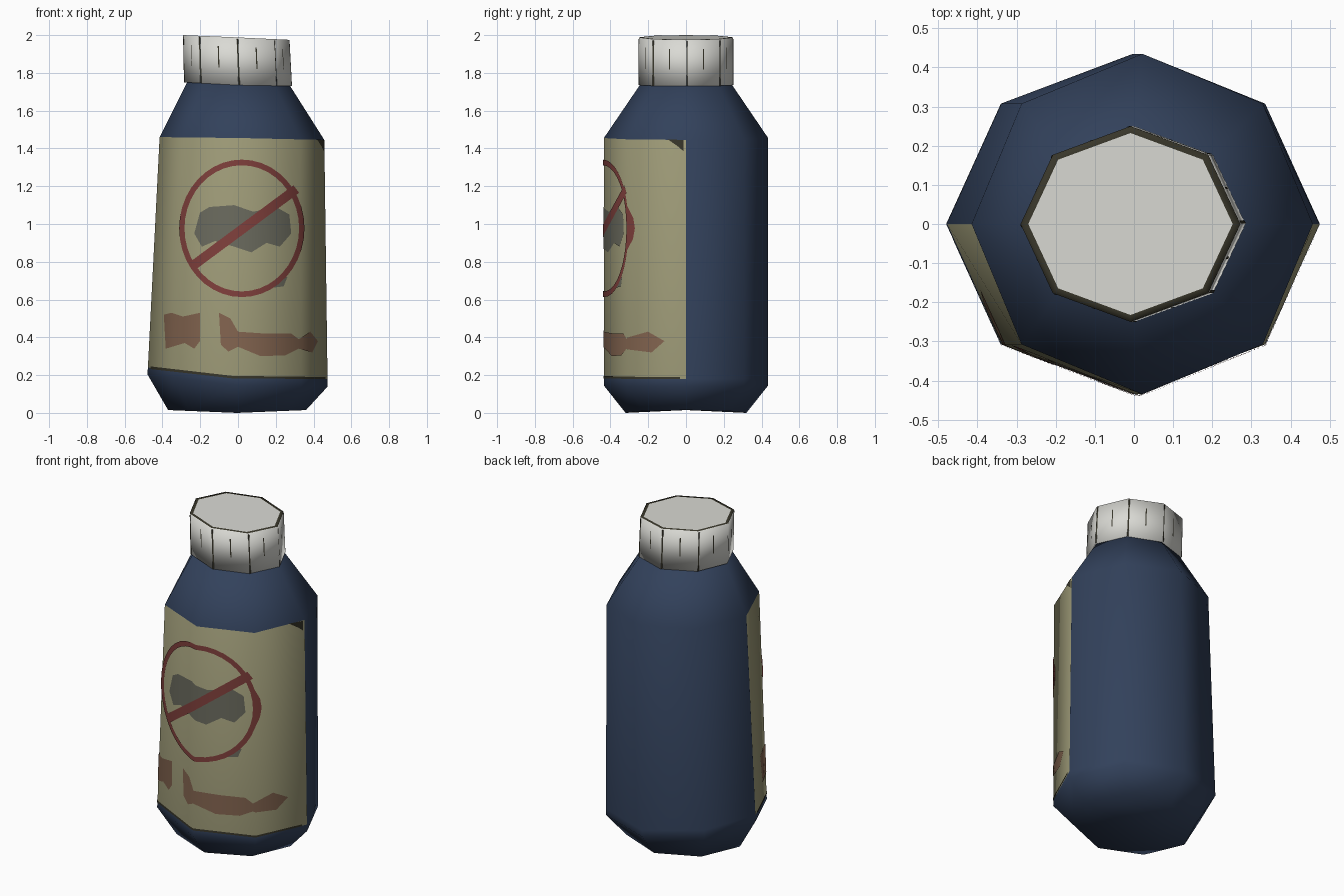
import bpy, bmesh, math
from mathutils import Vector
from mathutils.bvhtree import BVHTree

if "Cube" in bpy.data.objects:
    bpy.data.objects.remove(bpy.data.objects["Cube"])

SIDES = 8


def material(name, rgb):
    m = bpy.data.materials.new(name)
    m.diffuse_color = (*rgb, 1)
    m.use_nodes = True
    m.node_tree.nodes["Principled BSDF"].inputs["Base Color"].default_value = m.diffuse_color
    return m


NAVY = material("navy_plastic", (0.032, 0.053, 0.105))
CREAM = material("label_khaki", (0.33, 0.315, 0.18))
WHITE = material("cap_white", (0.70, 0.70, 0.66))
DARK = material("dark_olive_line", (0.04, 0.037, 0.023))
RED = material("sign_red", (0.22, 0.052, 0.046))
GREY = material("smudge_grey", (0.15, 0.15, 0.115))
RUST = material("smudge_rust", (0.23, 0.13, 0.08))


def ring_points(x_left, x_right, ry, z_left, z_mid, z_right):
    """Octagon whose height leans from the left to the right side."""
    cx, rx = (x_left + x_right) / 2, (x_right - x_left) / 2
    pts = []
    for i in range(SIDES):
        a = 2 * math.pi * i / SIDES
        c = math.cos(a)
        z = z_mid + abs(c) * ((z_right if c > 0 else z_left) - z_mid)
        pts.append(Vector((cx + rx * c, ry * math.sin(a), z)))
    return pts


def finish(name, bm, mats):
    me = bpy.data.meshes.new(name)
    bm.to_mesh(me)
    for m in mats:
        me.materials.append(m)
    for p in me.polygons:
        p.use_smooth = True
    ob = bpy.data.objects.new(name, me)
    bpy.context.collection.objects.link(ob)
    return me


def loft(rings, pick):
    """Closed stack of rings; pick(level, side) gives the material slot."""
    bm = bmesh.new()
    vs = [[bm.verts.new(p) for p in r] for r in rings]
    for k in range(len(vs) - 1):
        for i in range(SIDES):
            j = (i + 1) % SIDES
            f = bm.faces.new((vs[k][i], vs[k][j], vs[k + 1][j], vs[k + 1][i]))
            f.material_index = pick(k, i)
    bm.faces.new(vs[0][::-1])
    bm.faces.new(vs[-1])
    bm.normal_update()
    return bm


# Bottle body: the front half of the tall band is the label
body_rings = [ring_points(*r) for r in (
    (-0.37, 0.36, 0.32, 0.015, 0.0, 0.015),
    (-0.48, 0.475, 0.435, 0.205, 0.145, 0.14),
    (-0.477, 0.474, 0.435, 0.24, 0.182, 0.18),
    (-0.415, 0.457, 0.435, 1.46, 1.455, 1.445),
    (-0.265, 0.27, 0.238, 1.76, 1.745, 1.74))]
body = loft(body_rings, lambda k, i: int(k == 2 and i >= SIDES // 2))
tree = BVHTree.FromBMesh(body)
finish("bottle_body", body, [NAVY, CREAM])

# Cap with a leaning top and a dark line around the top edge
low = ring_points(-0.285, 0.285, 0.25, 1.75, 1.735, 1.73)
high = ring_points(-0.29, 0.272, 0.25, 2.0, 1.988, 1.975)
mid = sum(high, Vector()) / SIDES
inner = [mid + (p - mid) * 0.93 for p in high]
finish("cap", loft([low, high, inner], lambda k, i: k), [WHITE, DARK])

# Thin dark lines beside the cap corners
bm = bmesh.new()
for i in range(SIDES):
    j = (i + 1) % SIDES
    for t0, t1, h0 in ((0.01, 0.05, 0.0), (0.5, 0.53, 0.35)):
        quad = []
        for t, h in ((t0, h0), (t1, h0), (t1, 0.97), (t0, 0.97)):
            if h0 and h > h0:
                h = 0.8
            p = low[i].lerp(low[j], t).lerp(high[i].lerp(high[j], t), h)
            quad.append(bm.verts.new((p.x * 1.006, p.y * 1.006, p.z)))
        bm.faces.new(quad)
finish("cap_lines", bm, [DARK])


def decal(name, polys, mat, lift):
    """Lay flat front-view (x, z) outlines onto the faceted body."""
    bm = bmesh.new()
    for poly in polys:
        bm.faces.new([bm.verts.new((x, 0, z)) for x, z in poly])
    bmesh.ops.triangulate(bm, faces=bm.faces[:])
    for i in (5, 6, 7):  # cut along the front corners of the body
        a, b = body_rings[2][i], body_rings[3][i]
        bmesh.ops.bisect_plane(
            bm, geom=bm.verts[:] + bm.edges[:] + bm.faces[:],
            plane_co=(a.x, 0, a.z), plane_no=(b.z - a.z, 0, a.x - b.x))
    for v in bm.verts:
        hit, n, _, _ = tree.ray_cast(Vector((v.co.x, -2, v.co.z)), Vector((0, 1, 0)))
        if hit is None:
            hit, n, _, _ = tree.find_nearest(Vector((v.co.x, -0.03, v.co.z)))
        out = Vector((hit.x, hit.y, 0)).normalized()
        v.co = hit + out * lift
    bm.normal_update()
    for f in bm.faces:
        if f.normal.y > 0:
            f.normal_flip()
    me = finish(name, bm, [mat])
    # shade like the rounded body underneath
    me.normals_split_custom_set_from_vertices(
        [Vector((v.co.x, v.co.y, 0)).normalized() for v in me.vertices])


# Grey smudge in the middle of the label
decal("grey_smudge", [
    [(-.23, .95), (-.19, 1.0), (-.20, 1.06), (-.15, 1.09), (-.02, 1.10),
     (.08, 1.065), (.2, 1.09), (.27, 1.05), (.28, .95), (.22, .88),
     (.15, .90), (.07, .85), (-.02, .88), (-.12, .91), (-.19, .88)][::-1],
    [(.16, .66), (.24, .67), (.26, .72), (.2, .71)]], GREY, 0.003)

# Red ring with a slanted bar
N = 40
loop = [(math.cos(2 * math.pi * i / N), math.sin(2 * math.pi * i / N)) for i in range(N + 1)]
sign = []
for (c0, s0), (c1, s1) in zip(loop, loop[1:]):
    sign.append([(.02 + r * c, .977 + q * s) for r, q, c, s in (
        (.328, .364, c0, s0), (.328, .364, c1, s1),
        (.300, .334, c1, s1), (.300, .334, c0, s0))])
sign.append([(-.25, .80), (-.22, .76), (.32, 1.165), (.29, 1.205)])
decal("red_ring_and_bar", sign, RED, 0.005)

# Rust coloured smears low on the label
decal("rust_smears", [
    [(-.39, .52), (-.35, .53), (-.33, .45), (-.29, .51), (-.20, .53),
     (-.2, .38), (-.23, .34), (-.28, .37), (-.38, .34)],
    [(-.1, .53), (-.04, .5), (0, .43), (.14, .42), (.28, .42), (.32, .39),
     (.38, .43), (.42, .38), (.39, .32), (.32, .34), (.25, .305), (.12, .3),
     (0, .35), (-.05, .325), (-.09, .36), (-.06, .45)]], RUST, 0.003)

# Worn label edge: dark line along the bottom and a torn top corner
decal("label_edge", [
    [(-.46, .232), (-.03, .183), (.46, .179), (.46, .19), (-.03, .196), (-.46, .246)],
    [(.415, 1.449), (.452, 1.444), (.452, 1.385), (.44, 1.41)]], DARK, 0.003)
